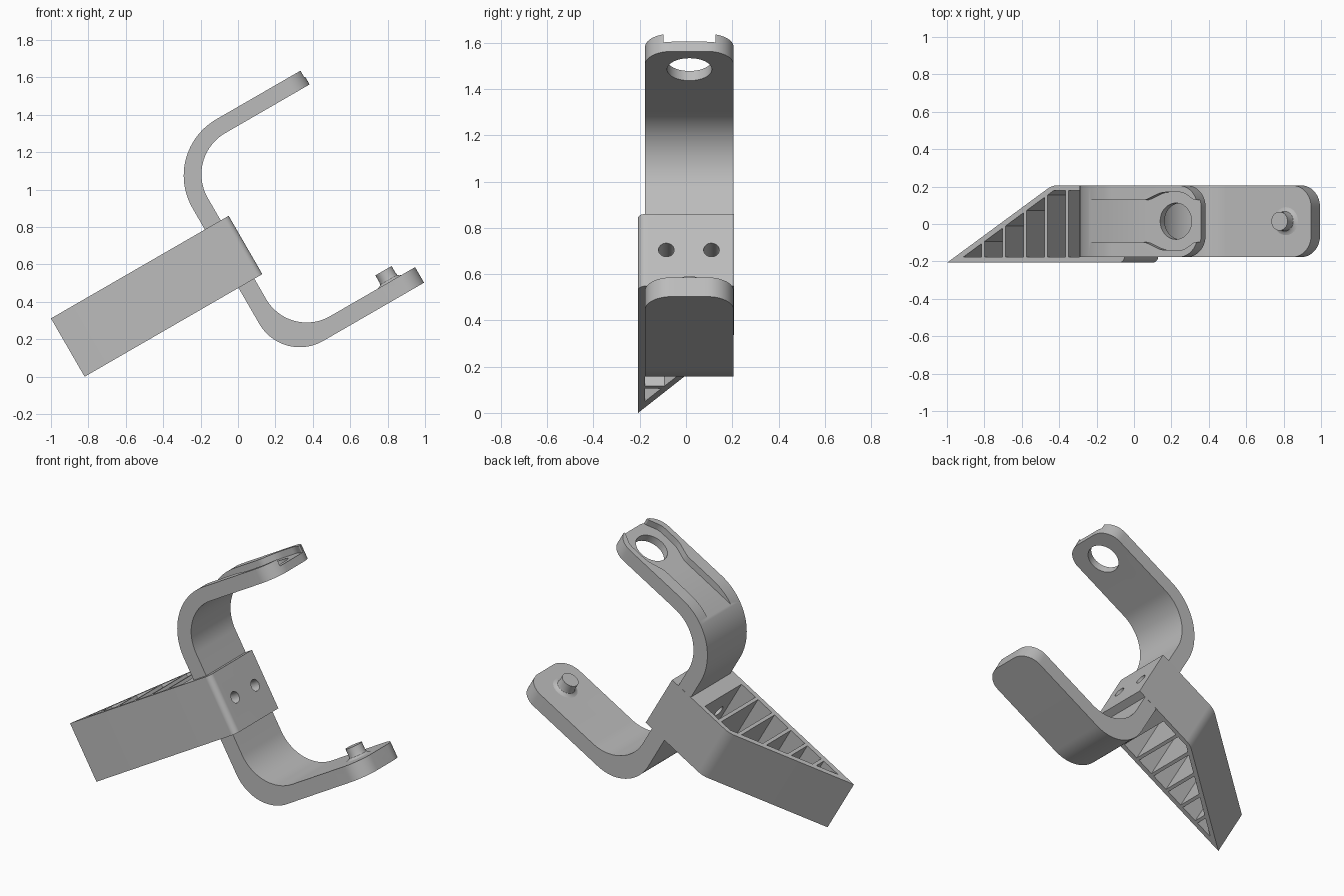
import bpy, bmesh, math
from mathutils import Vector, Matrix

cube = bpy.data.objects.get("Cube")
if cube:
    bpy.data.objects.remove(cube, do_unlink=True)

grey = bpy.data.materials.new("plain grey")
grey.use_nodes = True
colour = (0.5, 0.5, 0.5, 1)
grey.diffuse_color = colour
grey.node_tree.nodes["Principled BSDF"].inputs["Base Color"].default_value = colour

# Parts are drawn upright, then the whole bracket is tilted
TILT = Matrix.Translation((-0.82, 0, 0)) @ Matrix.Rotation(math.radians(-30), 4, 'Y')
MID = 0.015      # centre line of the strap
HOLE = 1.667     # shared axis of the round hole and the peg


def fillet(corners, steps=14):
    """Outline from (a, b[, radius]) corners, rounding those with a radius."""
    out = []
    n = len(corners)
    for i, c in enumerate(corners):
        p = Vector((c[0], c[1], 0))
        r = c[2] if len(c) > 2 else 0
        if not r:
            out.append((p.x, p.y))
            continue
        d1 = (Vector((*corners[i - 1][:2], 0)) - p).normalized()
        d2 = (Vector((*corners[(i + 1) % n][:2], 0)) - p).normalized()
        half = d1.angle(d2) / 2
        t = r / math.tan(half)
        centre = p + (d1 + d2).normalized() * r / math.sin(half)
        v1 = (p + d1 * t - centre).normalized()
        v2 = (p + d2 * t - centre).normalized()
        for k in range(steps + 1):
            q = centre + v1.slerp(v2, k / steps).normalized() * r
            out.append((q.x, q.y))
    return out


def circle(a, b, r, n=40):
    return [(a + r * math.cos(2 * math.pi * k / n),
             b + r * math.sin(2 * math.pi * k / n)) for k in range(n)]


def prisms(name, outlines, axis, lo, hi):
    """Extrude outlines along an axis from lo to hi as one object."""
    place = {'x': lambda a, b, h: (h, a, b),
             'y': lambda a, b, h: (a, h, b),
             'z': lambda a, b, h: (a, b, h)}[axis]
    bm = bmesh.new()
    for pts in outlines:
        low = [bm.verts.new(place(a, b, lo)) for a, b in pts]
        top = [bm.verts.new(place(a, b, hi)) for a, b in pts]
        bm.faces.new(low)
        bm.faces.new(top[::-1])
        for i in range(len(pts)):
            j = (i + 1) % len(pts)
            bm.faces.new((low[j], low[i], top[i], top[j]))
    bmesh.ops.recalc_face_normals(bm, faces=bm.faces)
    return finish(name, bm)


def finish(name, bm):
    mesh = bpy.data.meshes.new(name)
    bm.to_mesh(mesh)
    bm.free()
    mesh.materials.append(grey)
    obj = bpy.data.objects.new(name, mesh)
    bpy.context.collection.objects.link(obj)
    return obj


def select(obj):
    bpy.ops.object.select_all(action='DESELECT')
    obj.select_set(True)
    bpy.context.view_layer.objects.active = obj


def carve(obj, tool, operation='DIFFERENCE'):
    mod = obj.modifiers.new("carve", 'BOOLEAN')
    mod.operation = operation
    mod.solver = 'EXACT'
    mod.object = tool
    tool.hide_render = True
    select(obj)
    bpy.ops.object.modifier_apply(modifier=mod.name)


# Wedge-shaped block with a row of ribbed pockets
block = prisms("wedge_block", [fillet([(0, -0.207), (1.097, -0.207, 0.035),
                                       (1.097, 0.207), (0.65, 0.207, 0.12)])],
               'z', 0, 0.36)


def slope(u):
    return min(0.18, -0.177 + 0.637 * (u - 0.1))


pockets = []
start = 0.1
for i in range(6):
    rib = 0.223 + 0.1295 * i
    end = rib - 0.01
    outline = [(start, -0.177), (end, -0.177), (end, slope(end))]
    if start < 0.66 < end:
        outline.append((0.66, 0.18))
    if i:
        outline.append((start, slope(start)))
    pockets.append(outline)
    start = rib + 0.01
pocket_tool = prisms("pocket_cutter", pockets, 'z', -0.1, 0.5)
screw_tool = prisms("screw_cutter", [circle(y, 0.18, 0.034, 28) for y in (-0.085, 0.11)],
                    'x', 0.8, 1.2)
carve(block, pocket_tool)
carve(block, screw_tool)

# Bent strap with an upper and a lower arm
strap = prisms("bent_strap", [fillet([
    (1.823, -0.472), (0.95, -0.472, 0.25), (0.95, 0.84, 0.347), (1.823, 0.84),
    (1.823, 0.752), (1.048, 0.752, 0.254), (1.048, -0.376, 0.25), (1.823, -0.376)], 24)],
    'y', -0.177, 0.206)
tip_tool = prisms("tip_cutter", [fillet([
    (0.5, -0.4), (1.6, -0.4), (1.6, -0.177), (1.823, -0.177, 0.115),
    (1.823, 0.206, 0.115), (1.6, 0.206), (1.6, 0.4), (0.5, 0.4)])], 'z', -1, 1.5)

# Channel along the upper arm, swelling around the round hole
side = [(1.0, 0.112), (1.5, 0.112, 0.1), (1.6, 0.155, 0.15),
        (1.735, 0.155, 0.08), (1.805, 0.112), (1.95, 0.112)]
channel = [(c[0], MID + c[1], *c[2:]) for c in side]
channel += [(c[0], MID - c[1], *c[2:]) for c in reversed(side)]
channel_tool = prisms("channel_cutter", [fillet(channel, 8)], 'z', 0.8, 1.1)
hole_tool = prisms("hole_cutter", [circle(HOLE, MID, 0.097)], 'z', 0.6, 1.2)
carve(strap, tip_tool, 'INTERSECT')
for tool in (channel_tool, hole_tool, screw_tool):
    carve(strap, tool)

# Locating peg with a flared foot on the lower arm
bm = bmesh.new()
profile = [(0, -0.39), (0.075, -0.39), (0.075, -0.376), (0.061, -0.372),
           (0.053, -0.364), (0.05, -0.35), (0.05, -0.308), (0, -0.308)]
verts = [bm.verts.new((r, 0, z)) for r, z in profile]
edges = [bm.edges.new(pair) for pair in zip(verts, verts[1:])]
bmesh.ops.spin(bm, geom=verts + edges, cent=(0, 0, 0), axis=(0, 0, 1),
               angle=2 * math.pi, steps=32)
bmesh.ops.remove_doubles(bm, verts=bm.verts, dist=0.0001)
bmesh.ops.recalc_face_normals(bm, faces=bm.faces)
bmesh.ops.translate(bm, verts=bm.verts, vec=(HOLE, MID, 0))
peg = finish("locating_peg", bm)

# Tidy up the cutters, tilt and shade the parts
for tool in (pocket_tool, screw_tool, tip_tool, channel_tool, hole_tool):
    bpy.data.objects.remove(tool, do_unlink=True)
for part in (block, strap, peg):
    part.data.transform(TILT)
    select(part)
    bpy.ops.object.shade_smooth_by_angle(angle=math.radians(30))
